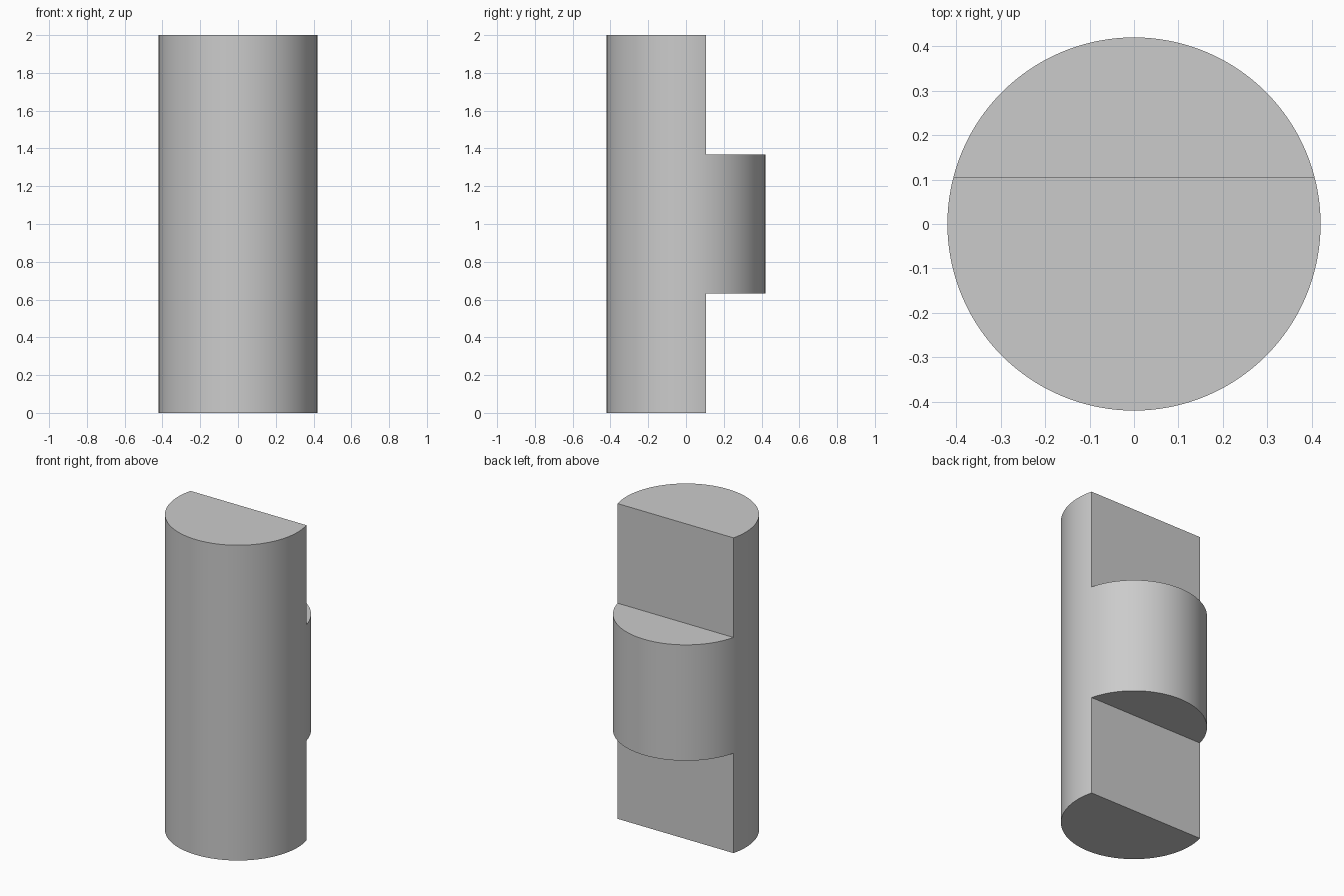
import bpy
import math

RADIUS, HEIGHT = 0.42, 2.0
FLAT_Y = 0.105                  # depth of the flat back
BOSS_LOW, BOSS_HIGH = 0.633, 1.368

cube = bpy.data.objects.get("Cube")
if cube:
    bpy.data.objects.remove(cube, do_unlink=True)

# Plain grey material
grey = bpy.data.materials.new("plain grey")
grey.use_nodes = True
colour = (0.6, 0.6, 0.6, 1)
grey.diffuse_color = colour
grey.node_tree.nodes["Principled BSDF"].inputs["Base Color"].default_value = colour

# Round shaft
bpy.ops.mesh.primitive_cylinder_add(vertices=128, radius=RADIUS, depth=HEIGHT,
                                    location=(0, 0, HEIGHT / 2))
shaft = bpy.context.object
shaft.name = "notched_shaft"
shaft.data.materials.append(grey)


def cut_notch(name, low, high):
    """Remove the back of the shaft between two heights."""
    bpy.ops.mesh.primitive_cube_add(size=1, location=(0, FLAT_Y + 0.5, (low + high) / 2))
    cutter = bpy.context.object
    cutter.name = name
    cutter.scale = (2, 1, high - low)
    cutter.hide_render = True
    bpy.context.view_layer.update()
    cut = shaft.modifiers.new(name, "BOOLEAN")
    cut.operation = "DIFFERENCE"
    cut.solver = "EXACT"
    cut.object = cutter
    bpy.ops.object.select_all(action="DESELECT")
    bpy.context.view_layer.objects.active = shaft
    shaft.select_set(True)
    bpy.ops.object.modifier_apply(modifier=cut.name)
    bpy.data.objects.remove(cutter, do_unlink=True)


# Flats above and below the round boss
cut_notch("lower_notch", -0.2, BOSS_LOW)
cut_notch("upper_notch", BOSS_HIGH, HEIGHT + 0.2)

# Smooth round walls, crisp edges
bpy.ops.object.shade_smooth_by_angle(angle=math.radians(30))
